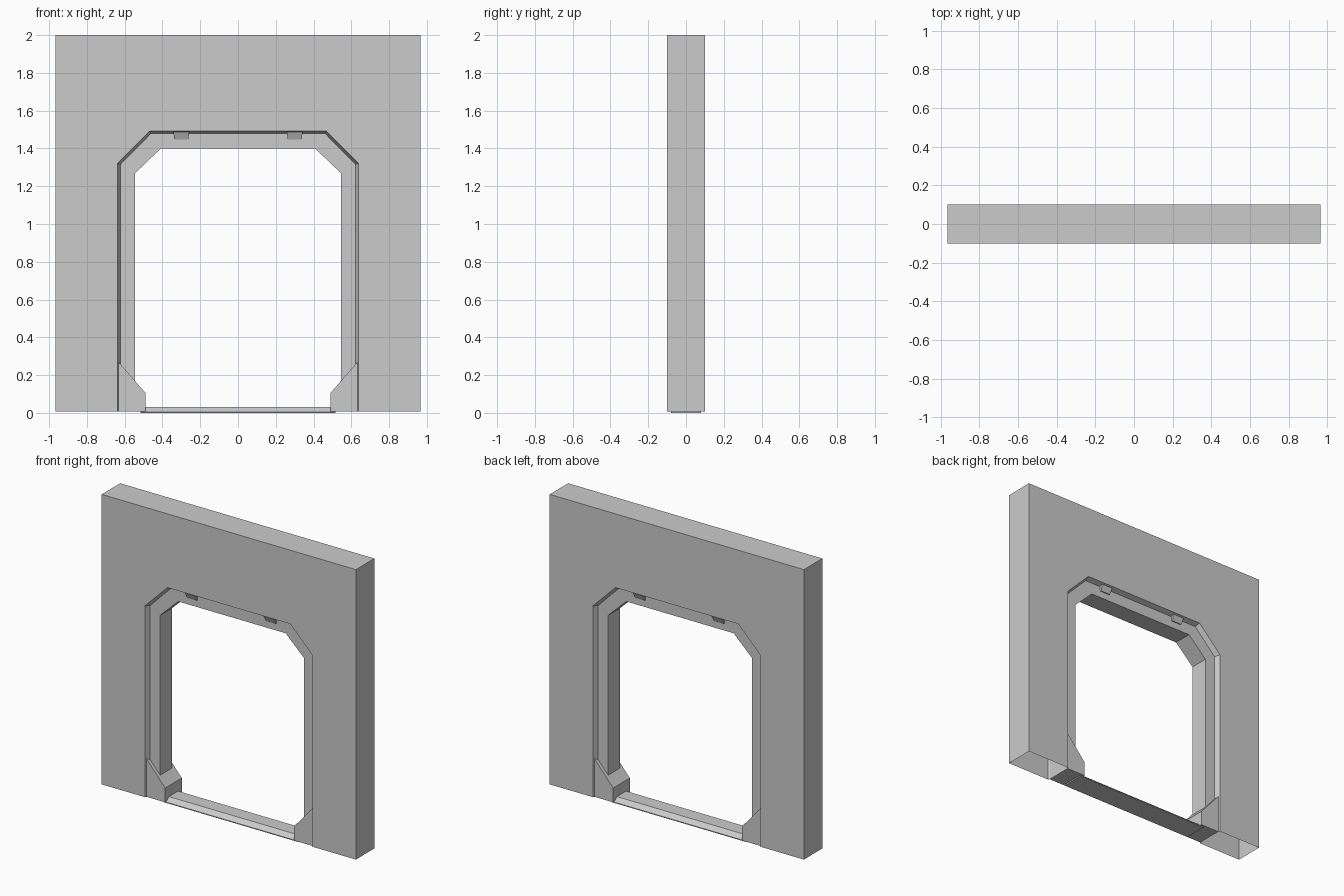
import bpy, bmesh

if "Cube" in bpy.data.objects:
    bpy.data.objects.remove(bpy.data.objects["Cube"])

BASE = 0.008


def finish(name, bm):
    mesh = bpy.data.meshes.new(name)
    bm.to_mesh(mesh)
    bm.free()
    obj = bpy.data.objects.new(name, mesh)
    bpy.context.collection.objects.link(obj)
    return obj


def arch(half, y):
    """Mirror a half outline (x, z) into a full open outline at depth y."""
    left = [(-x, y, z) for x, z in half]
    return left + [(x, y, z) for x, z in reversed(half)]


def loft(name, sections):
    """Skin a series of open outlines, leaving the bottom open."""
    bm = bmesh.new()
    rings = [[bm.verts.new(p) for p in arch(h, y)] for h, y in sections]
    for a, b in zip(rings, rings[1:]):
        for j in range(len(a) - 1):
            bm.faces.new((a[j], a[j + 1], b[j + 1], b[j]))
    return finish(name, bm)


def solid(name, start, end):
    """Closed solid between two matching outlines."""
    bm = bmesh.new()
    a = [bm.verts.new(p) for p in start]
    b = [bm.verts.new(p) for p in end]
    bm.faces.new(a)
    bm.faces.new(b[::-1])
    for i in range(len(a)):
        k = (i + 1) % len(a)
        bm.faces.new((a[i], b[i], b[k], a[k]))
    bmesh.ops.recalc_face_normals(bm, faces=bm.faces)
    return finish(name, bm)


# Half outlines, from the floor up to the top
outer = [(0.966, BASE), (0.966, 2.0), (0.467, 2.0)]
opening = [(0.638, BASE), (0.638, 1.321), (0.467, 1.493)]
rebate = [(0.622, BASE), (0.622, 1.315), (0.461, 1.479)]
inner = [(0.546, BASE), (0.546, 1.268), (0.408, 1.40)]

# Wall panel with tapered reveals on both sides
loft("wall_panel", [(rebate, -0.065), (opening, -0.1), (outer, -0.1),
                    (outer, 0.1), (opening, 0.1), (rebate, 0.065)])

# Recessed door frame
loft("door_frame", [(rebate, 0.065), (inner, 0.065),
                    (inner, -0.065), (rebate, -0.065)])

# Sill with sloped edges
sill = [(-0.08, 0), (-0.08, 0.006), (-0.05, 0.032),
        (0.05, 0.032), (0.08, 0.006), (0.08, 0)]
solid("door_sill", [(-0.515, y, z) for y, z in sill],
      [(0.515, y, z) for y, z in sill])

bracket = [(0.633, BASE), (0.633, 0.27), (0.49, 0.106), (0.49, BASE)]
for s, side in ((-1, "left"), (1, "right")):
    # Corner foot at each side of the sill
    solid("corner_foot_" + side, [(s * x, -0.09, z) for x, z in bracket],
          [(s * x, 0.09, z) for x, z in bracket])

    # Small wedge lamps under the lintel, front and back
    for d, face in ((-1, "front"), (1, "back")):
        top = [(s * 0.3 + x, d * y, 1.486)
               for x, y in ((-0.042, 0.09), (0.042, 0.09), (0.042, 0.06), (-0.042, 0.06))]
        low = [(s * 0.3 + x, d * y, 1.447)
               for x, y in ((-0.037, 0.072), (0.037, 0.072), (0.037, 0.06), (-0.037, 0.06))]
        solid("lintel_lamp_%s_%s" % (face, side), top, low)
